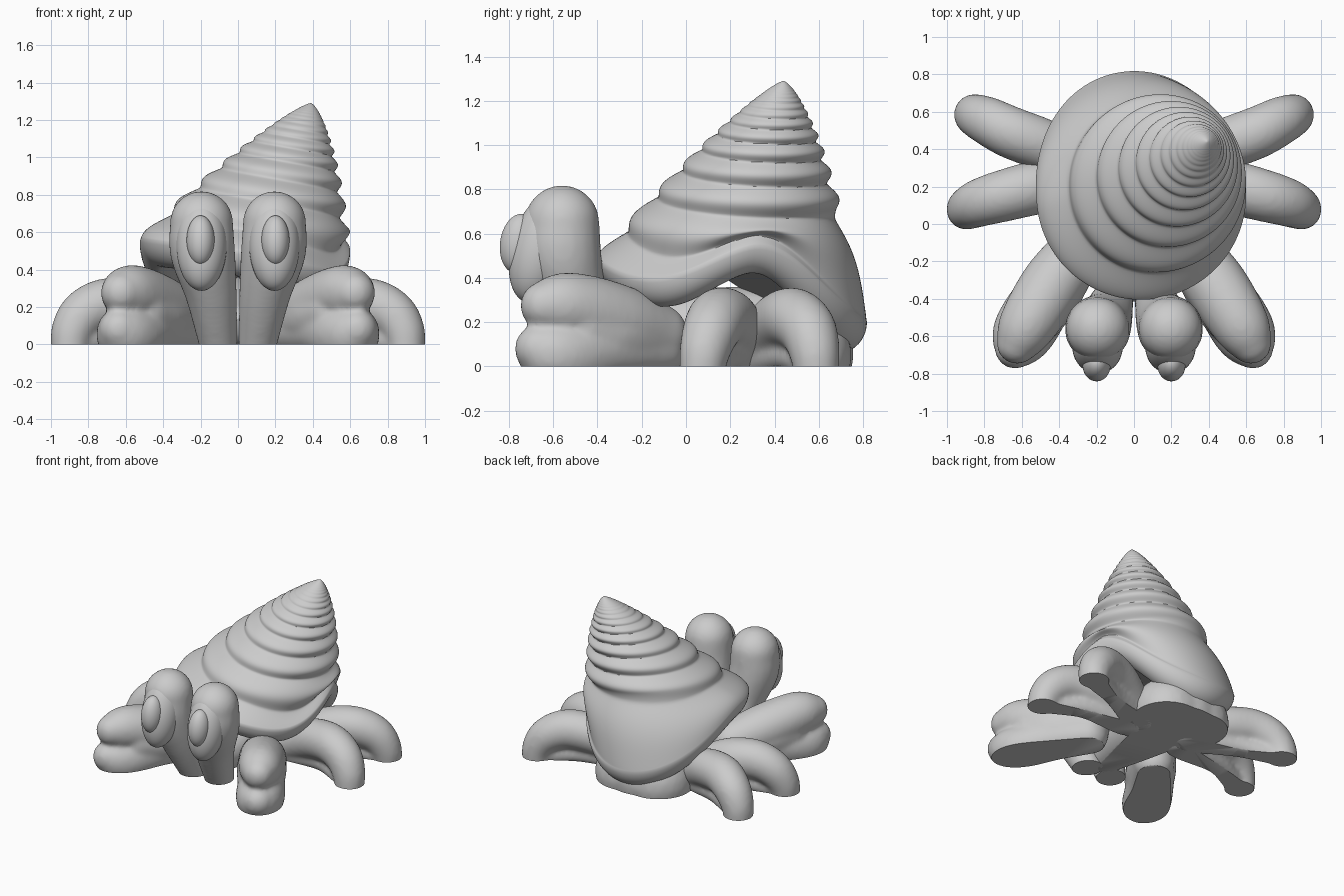
import bpy
import bmesh
from math import sin, cos, pi, log, radians
from mathutils import Vector, Matrix

if "Cube" in bpy.data.objects:
    bpy.data.objects.remove(bpy.data.objects["Cube"], do_unlink=True)

GREY = (0.6, 0.6, 0.6, 1.0)
clay = bpy.data.materials.new("plain_grey")
clay.use_nodes = True
clay.diffuse_color = GREY
clay.node_tree.nodes["Principled BSDF"].inputs["Base Color"].default_value = GREY

parts = []


def add_object(name, bm):
    mesh = bpy.data.meshes.new(name)
    bm.to_mesh(mesh)
    bm.free()
    mesh.materials.append(clay)
    obj = bpy.data.objects.new(name, mesh)
    bpy.context.collection.objects.link(obj)
    parts.append(obj)
    return obj


def cut_at_ground(bm):
    geom = bm.verts[:] + bm.edges[:] + bm.faces[:]
    cut = bmesh.ops.bisect_plane(bm, geom=geom, plane_co=(0, 0, 0),
                                 plane_no=(0, 0, 1), clear_inner=True)
    rim = [e for e in cut["geom_cut"] if isinstance(e, bmesh.types.BMEdge)]
    if rim:
        bmesh.ops.holes_fill(bm, edges=rim, sides=0)


def curve_through(path, steps=9):
    """Smooth curve through (x, y, z, radius) points."""
    p = [Vector(q) for q in path]
    p = [2 * p[0] - p[1]] + p + [2 * p[-1] - p[-2]]
    for a, b, c, d in zip(p, p[1:], p[2:], p[3:]):
        for i in range(steps + 1):
            u = i / steps
            yield b + 0.5 * u * (c - a + u * (2 * a - 5 * b + 4 * c - d
                                              + u * (3 * (b - c) + d - a)))


def soft_form(name, paths, side=1):
    """Fuse chains of balls into one soft, flat-bottomed form."""
    bm = bmesh.new()
    for path in paths:
        for x, y, z, r in curve_through(path):
            place = Matrix.Translation((x * side, y, z))
            bmesh.ops.create_icosphere(bm, subdivisions=3, radius=r, matrix=place)
    obj = add_object(name, bm)
    remesh = obj.modifiers.new("fuse", "REMESH")
    remesh.mode = "VOXEL"
    remesh.voxel_size = 0.015
    smooth = obj.modifiers.new("soften", "SMOOTH")
    smooth.factor = 0.5
    smooth.iterations = 12
    graph = bpy.context.evaluated_depsgraph_get()
    bm = bmesh.new()
    bm.from_object(obj, graph)
    cut_at_ground(bm)
    obj.modifiers.clear()
    bm.to_mesh(obj.data)
    bm.free()


def ellipsoid(name, centre, radii, tilt):
    bm = bmesh.new()
    place = (Matrix.Translation(centre) @ Matrix.Rotation(radians(tilt), 4, "X")
             @ Matrix.Diagonal((*radii, 1)))
    bmesh.ops.create_uvsphere(bm, u_segments=48, v_segments=32, radius=1, matrix=place)
    add_object(name, bm)


# Spiral shell: leaning cone with helical whorls and a lip sweeping down at the back
APEX = Vector((0.39, 0.44, 1.29))
BASE = Vector((0.035, 0.175, 0.5))
WHORL_RATIO = 0.77


def lobe(angle, centre, power):
    return max(0.0, cos(angle - radians(centre))) ** power


def ramp(value, low, high):
    s = min(1.0, max(0.0, (value - low) / (high - low)))
    return s * s * (3 - 2 * s)


def shell_point(t, angle, shrink=1.0, drop=0.0):
    centre = APEX.lerp(BASE, t)
    phase = log(t) / log(WHORL_RATIO) + angle / (2 * pi) - 0.28
    whorl = abs(sin(pi * phase)) ** 1.3 - 0.55
    s = ramp(t, 0.72, 1)
    lip = s * lobe(angle, 102, 2)
    depth = 0.1 * ramp(t, -0.05, 0.35) * (1 - 0.7 * lip)
    r = (0.555 * t ** 0.75 * (1 + depth * whorl) + 0.1 * lip) * shrink
    z = centre.z - 0.12 * r * cos(angle) - drop
    z += s * (0.12 * lobe(angle, 18, 6) - 0.05 * lobe(angle, -35, 6))
    z -= s * 0.31 * lobe(angle, 102, 1.8)
    return Vector((centre.x + r * cos(angle), centre.y + r * sin(angle), z))


def build_shell():
    bm = bmesh.new()
    sides, rows, curl = 128, 150, 10
    settings = [(0.002 + 0.998 * (i / rows) ** 1.4, 1.0, 0.0) for i in range(rows + 1)]
    for i in range(1, curl + 1):
        a = i / curl * pi / 2
        settings.append((1.0, 0.8 + 0.2 * cos(a), 0.14 * sin(a)))
    settings.append((1.0, 0.7, 0.1))
    rings = [[bm.verts.new(shell_point(t, 2 * pi * k / sides, shrink, drop))
              for k in range(sides)] for t, shrink, drop in settings]
    for upper, lower in zip(rings, rings[1:]):
        for k in range(sides):
            n = (k + 1) % sides
            bm.faces.new((upper[k], lower[k], lower[n], upper[n]))
    # close the tip and the hidden mouth
    for ring, centre in ((rings[0], APEX), (rings[-1], BASE - Vector((0, 0, 0.1)))):
        mid = bm.verts.new(centre)
        for k in range(sides):
            bm.faces.new((ring[k], ring[(k + 1) % sides], mid))
    bmesh.ops.recalc_face_normals(bm, faces=bm.faces[:])
    add_object("spiral_shell", bm)


build_shell()

# Body under the shell
soft_form("body", [
    [(0, -0.3, 0.1, 0.12), (0, 0, 0.14, 0.2), (0, 0.3, 0.12, 0.24), (0, 0.5, 0.06, 0.26)],
    [(-0.12, 0.5, 0.05, 0.25), (0.12, 0.5, 0.05, 0.25)],
])

# Limbs and eyes, repeated on both sides
front_leg = [(0.24, 0.21, 0.08, 0.12), (0.38, 0.21, 0.14, 0.135), (0.54, 0.19, 0.2, 0.145),
             (0.7, 0.15, 0.215, 0.14), (0.82, 0.115, 0.165, 0.13),
             (0.885, 0.085, 0.07, 0.115), (0.9, 0.07, -0.04, 0.1)]
front_web = [(0.3, 0.21, 0.04, 0.1), (0.6, 0.18, 0.05, 0.075), (0.85, 0.09, 0.02, 0.08)]
back_leg = [(0.22, 0.32, 0.08, 0.12), (0.35, 0.37, 0.14, 0.13), (0.5, 0.43, 0.2, 0.14),
            (0.66, 0.49, 0.215, 0.14), (0.78, 0.55, 0.165, 0.13),
            (0.845, 0.58, 0.07, 0.115), (0.86, 0.59, -0.04, 0.1)]
back_web = [(0.3, 0.35, 0.04, 0.1), (0.58, 0.46, 0.05, 0.075), (0.81, 0.56, 0.02, 0.08)]
upper_pincer = [(0.3, -0.14, 0.14, 0.15), (0.44, -0.33, 0.21, 0.17),
                (0.565, -0.53, 0.27, 0.155), (0.625, -0.64, 0.275, 0.11)]
lower_pincer = [(0.3, -0.14, 0.08, 0.14), (0.45, -0.35, 0.08, 0.16),
                (0.58, -0.56, 0.05, 0.17), (0.635, -0.665, 0.08, 0.11)]
palm = [(0.33, -0.18, 0.14, 0.15), (0.44, -0.34, 0.15, 0.175), (0.52, -0.47, 0.17, 0.165)]
stalk = [(0.1, -0.36, -0.03, 0.1), (0.145, -0.49, 0.28, 0.14),
         (0.19, -0.555, 0.5, 0.175), (0.195, -0.56, 0.65, 0.17)]

for side, label in ((1, "left"), (-1, "right")):
    soft_form(label + "_front_leg", [front_leg, front_web], side)
    soft_form(label + "_back_leg", [back_leg, back_web], side)
    soft_form(label + "_claw", [upper_pincer, lower_pincer, palm], side)
    soft_form(label + "_eye_stalk", [stalk], side)
    ellipsoid(label + "_eye", (0.195 * side, -0.655, 0.535), (0.135, 0.135, 0.255), -15)
    ellipsoid(label + "_pupil", (0.2 * side, -0.755, 0.555), (0.075, 0.085, 0.135), -8)

# Smooth shading with crisp ground edges
bpy.ops.object.select_all(action="DESELECT")
for obj in parts:
    obj.select_set(True)
bpy.context.view_layer.objects.active = parts[0]
bpy.ops.object.shade_smooth_by_angle(angle=radians(50))
